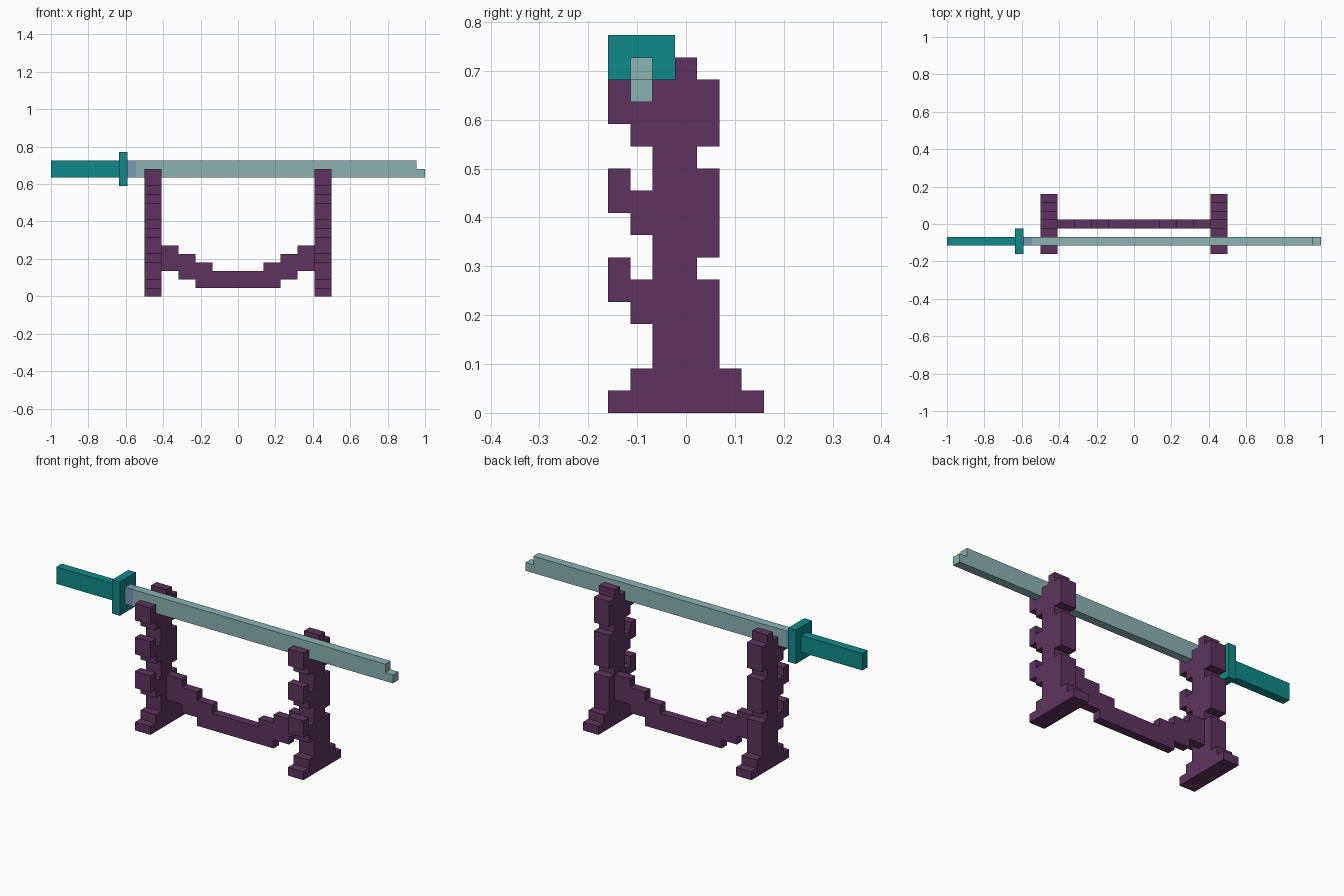
import bpy
import bmesh
import math

cube = bpy.data.objects.get("Cube")
if cube:
    bpy.data.objects.remove(cube, do_unlink=True)

U = 2 / 44  # size of one block


def material(name, rgb):
    mat = bpy.data.materials.new(name)
    mat.use_nodes = True
    color = (*rgb, 1)
    mat.diffuse_color = color
    mat.node_tree.nodes["Principled BSDF"].inputs["Base Color"].default_value = color
    return mat


PURPLE = material("dark purple wood", (0.112, 0.034, 0.112))
TEAL = material("teal grip", (0.005, 0.254, 0.254))
STEEL = material("pale steel", (0.258, 0.451, 0.445))
LAVENDER = material("lavender collar", (0.195, 0.31, 0.49))


def block_part(name, rows, start, bottom, depth, mat, along="x"):
    """Extrude a stepped silhouette (rows listed top to bottom) over a depth range."""
    cells = {(c, r) for r, row in enumerate(reversed(rows))
             for c, mark in enumerate(row) if mark == "#"}
    bm = bmesh.new()

    def quad(corners):
        verts = []
        for a, d, z in corners:
            a, z = (a + start) * U, (z + bottom) * U
            d *= U
            verts.append(bm.verts.new((a, d, z) if along == "x" else (d, a, z)))
        bm.faces.new(verts)

    near, far = depth
    for c, r in cells:
        ring = [(c, r), (c + 1, r), (c + 1, r + 1), (c, r + 1)]
        steps = [(0, -1), (1, 0), (0, 1), (-1, 0)]
        for d in depth:
            quad([(a, d, z) for a, z in ring])
        for i, (da, dz) in enumerate(steps):
            if (c + da, r + dz) not in cells:
                (a, z), (b, w) = ring[i], ring[(i + 1) % 4]
                quad([(a, near, z), (b, near, w), (b, far, w), (a, far, z)])
    bmesh.ops.remove_doubles(bm, verts=bm.verts[:], dist=U / 100)
    bmesh.ops.recalc_face_normals(bm, faces=bm.faces[:])
    bmesh.ops.dissolve_limit(bm, angle_limit=math.radians(1),
                             verts=bm.verts[:], edges=bm.edges[:])
    mesh = bpy.data.meshes.new(name)
    bm.to_mesh(mesh)
    bm.free()
    mesh.materials.append(mat)
    obj = bpy.data.objects.new(name, mesh)
    bpy.context.collection.objects.link(obj)
    return obj


# Stand uprights with three hooks each, mirrored left to right
upright = [
    "...#...",
    "#.###..",
    "#####..",
    ".####..",
    "..##...",
    "#.###..",
    "#####..",
    ".####..",
    "..###..",
    "#.##...",
    "#####..",
    ".####..",
    "..###..",
    "..###..",
    ".#####.",
    "#######",
]
posts = block_part("stand_uprights", upright, -3.5, 0, (9, 11), PURPLE, along="y")
posts.modifiers.new("Mirror", "MIRROR").use_axis = (True, False, False)

# Sagging crossbar between the uprights
crossbar = [
    "##..............##",
    "####..........####",
    "######......######",
    "..##############..",
    "....##########....",
]
block_part("stand_crossbar", crossbar, -9, 1, (-0.5, 0.5), PURPLE)

# Sword resting in the top hooks
SLOT = (-2.5, -1.5)
block_part("sword_handle", ["#" * 8] * 2, -22, 14, SLOT, TEAL)
block_part("sword_guard", ["#"] * 4, -14, 13, (-3.5, -0.5), TEAL)
block_part("blade_collar", ["#"] * 2, -13, 14, SLOT, LAVENDER)
block_part("sword_blade", ["#" * 33 + ".", "#" * 34], -12, 14, SLOT, STEEL)
